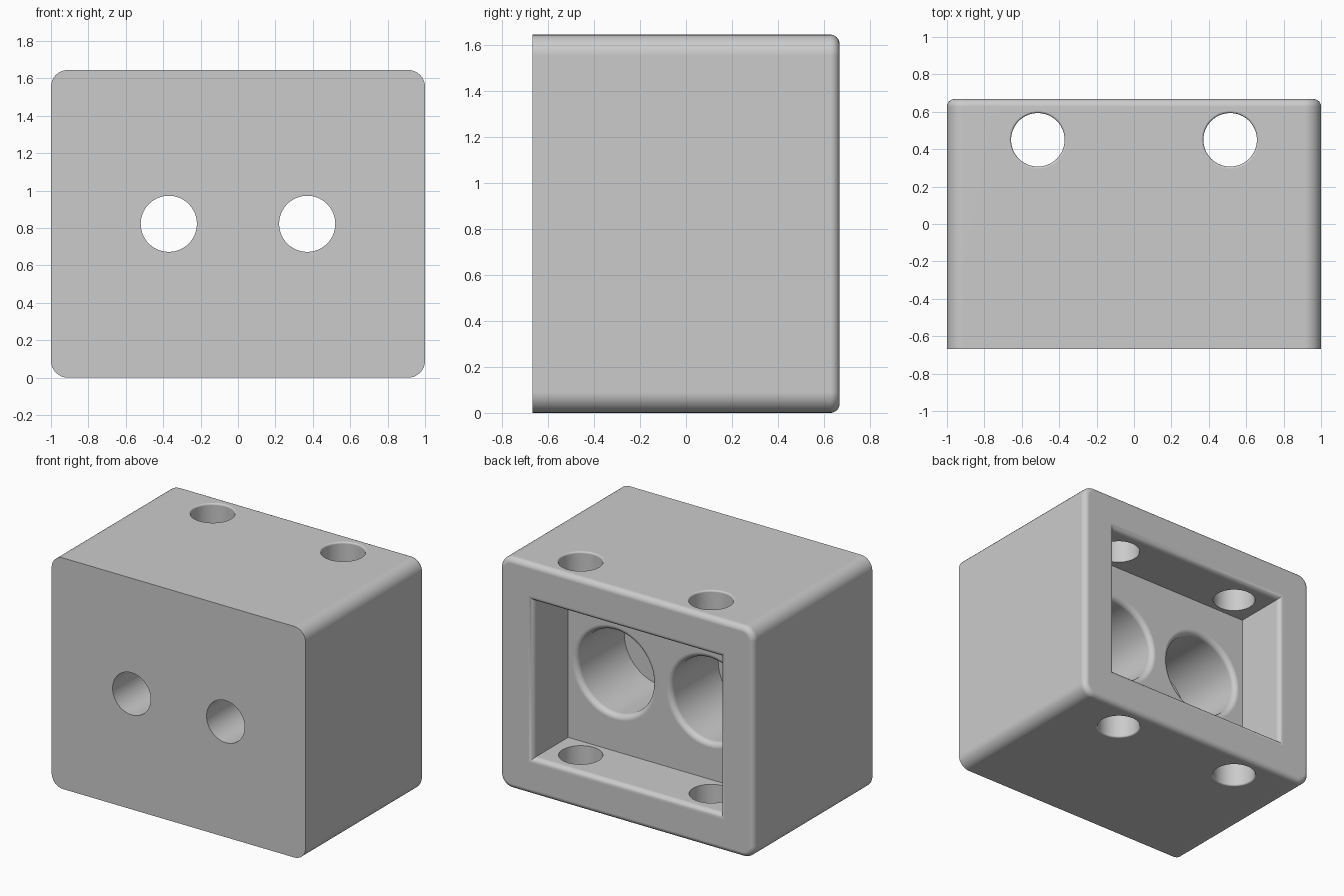
import bpy
import bmesh
from math import sin, cos, pi

cube = bpy.data.objects.get("Cube")
if cube:
    bpy.data.objects.remove(cube, do_unlink=True)

HALF_W, HALF_D, HEIGHT = 1.0, 0.668, 1.645
MID_Z = HEIGHT / 2
BORDER = 0.265
POCKET_Y = 0.275
BORE_Y = -0.255
STEPS = 8

grey = bpy.data.materials.new("light_grey")
grey.use_nodes = True
grey.diffuse_color = (0.6, 0.6, 0.6, 1)
grey.node_tree.nodes["Principled BSDF"].inputs["Base Color"].default_value = grey.diffuse_color


def rounded_rect(hw, hh, r, cx=0, cy=0, steps=STEPS):
    """Outline of a rectangle with rounded corners."""
    pts = []
    for k, (sx, sy) in enumerate([(1, 1), (-1, 1), (-1, -1), (1, -1)]):
        for i in range(steps + 1):
            a = (k + i / steps) * pi / 2
            pts.append((cx + sx * (hw - r) + r * cos(a), cy + sy * (hh - r) + r * sin(a)))
    return pts


def rect(hw, hh, cx=0, cy=0):
    return [(cx + sx * hw, cy + sy * hh) for sx, sy in [(1, 1), (-1, 1), (-1, -1), (1, -1)]]


def circle(r, cx, cy, n=64):
    return [(cx + r * cos(2 * pi * i / n), cy + r * sin(2 * pi * i / n)) for i in range(n)]


def fillet(r):
    """Pairs of (distance below the face, outward growth) from wall to face."""
    angles = [i / STEPS * pi / 2 for i in range(STEPS + 1)]
    return [(r - r * sin(a), r - r * cos(a)) for a in angles]


def loft(name, sections, axis="Y"):
    """Solid through a list of (position along axis, outline)."""
    bm = bmesh.new()
    rings = []
    for p, outline in sections:
        rings.append([bm.verts.new((u, p, v) if axis == "Y" else (u, v, p)) for u, v in outline])
    for a, b in zip(rings, rings[1:]):
        for i in range(len(a)):
            j = (i + 1) % len(a)
            bm.faces.new((a[i], a[j], b[j], b[i]))
    bm.faces.new(rings[0])
    bm.faces.new(rings[-1])
    bmesh.ops.recalc_face_normals(bm, faces=bm.faces)
    mesh = bpy.data.meshes.new(name)
    bm.to_mesh(mesh)
    bm.free()
    mesh.materials.append(grey)
    obj = bpy.data.objects.new(name, mesh)
    bpy.context.collection.objects.link(obj)
    return obj


# Block: rounded long edges, sharp front, filleted back
sections = [(-HALF_D, rounded_rect(HALF_W, MID_Z, 0.09, 0, MID_Z))]
sections += [(HALF_D - t, rounded_rect(HALF_W - 0.04 + c, MID_Z - 0.04 + c, 0.05 + c, 0, MID_Z))
             for t, c in [(0.04 - 0.04 * cos(a), 0.04 * sin(a) - 0.0)
                          for a in [pi / 2 * (1 - i / STEPS) for i in range(STEPS + 1)]]]
block = loft("housing_block", sections)
cutters = []

# Back pocket with a filleted rim
pw, ph = HALF_W - BORDER, MID_Z - BORDER
rim = [(HALF_D - t, rect(pw + g, ph + g, 0, MID_Z)) for t, g in fillet(0.038)]
cutters.append(loft("pocket_cutter", [(POCKET_Y, rect(pw, ph, 0, MID_Z))] + rim
                    + [(HALF_D + 0.1, rim[-1][1])]))

for side in (-1, 1):
    # Wide bore from the pocket floor, then a narrow hole through the front
    x = side * 0.37
    rim = [(POCKET_Y - t, circle(0.295 + g, x, MID_Z)) for t, g in fillet(0.038)]
    cutters.append(loft("bore_cutter", [(BORE_Y, circle(0.295, x, MID_Z))] + rim
                        + [(POCKET_Y + 0.05, rim[-1][1])]))
    cutters.append(loft("front_hole_cutter", [(-HALF_D - 0.1, circle(0.15, x, MID_Z)),
                                              (BORE_Y + 0.1, circle(0.15, x, MID_Z))]))
    # Vertical pin hole through the top and bottom walls
    x = side * 0.514
    rim = [(HEIGHT - t, circle(0.143 + g, x, 0.45)) for t, g in fillet(0.012)]
    rim.append((HEIGHT + 0.1, rim[-1][1]))
    mirrored = [(HEIGHT - z, outline) for z, outline in reversed(rim)]
    cutters.append(loft("pin_hole_cutter", mirrored + rim, "Z"))

# Cut every opening
bpy.ops.object.select_all(action="DESELECT")
bpy.context.view_layer.objects.active = block
block.select_set(True)
for cutter in cutters:
    cutter.hide_render = True
    mod = block.modifiers.new("cut", "BOOLEAN")
    mod.operation = "DIFFERENCE"
    mod.solver = "EXACT"
    mod.object = cutter
    bpy.ops.object.modifier_apply(modifier=mod.name)
    bpy.data.objects.remove(cutter, do_unlink=True)

# Smooth curves, flat planes
bpy.ops.object.shade_smooth_by_angle(angle=pi / 6)
weighted = block.modifiers.new("weighted_normals", "WEIGHTED_NORMAL")
weighted.keep_sharp = True
